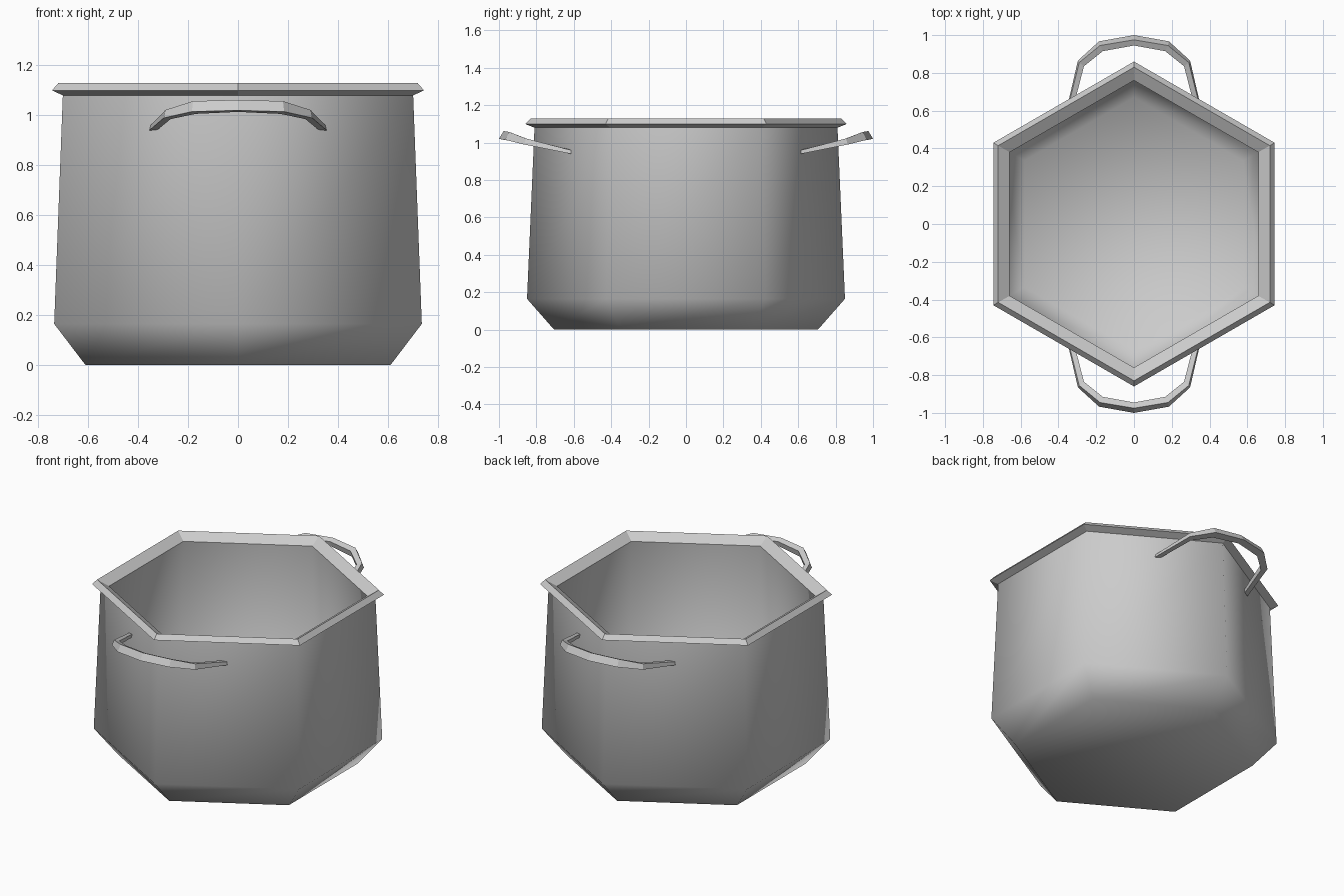
import bpy, bmesh
from math import sin, cos, pi

if "Cube" in bpy.data.objects:
    bpy.data.objects.remove(bpy.data.objects["Cube"])


def finish(name, bm):
    bmesh.ops.recalc_face_normals(bm, faces=bm.faces)
    mesh = bpy.data.meshes.new(name)
    bm.to_mesh(mesh)
    bm.free()
    obj = bpy.data.objects.new(name, mesh)
    bpy.context.collection.objects.link(obj)
    return obj


# Pot: hexagonal rings (corner radius, height) from outer base over the rim to inner floor
profile = [(0.705, 0), (0.85, 0.165), (0.81, 1.08), (0.86, 1.10), (0.83, 1.13),
           (0.76, 1.09), (0.80, 0.18), (0.67, 0.04)]
RIM = (2, 3, 4)  # flat shaded bands
bm = bmesh.new()
rings = [[bm.verts.new((r * cos(pi / 2 + i * pi / 3), r * sin(pi / 2 + i * pi / 3), z))
          for i in range(6)] for r, z in profile]
for k in range(len(rings) - 1):
    for i in range(6):
        j = (i + 1) % 6
        f = bm.faces.new((rings[k][i], rings[k][j], rings[k + 1][j], rings[k + 1][i]))
        f.smooth = k not in RIM
bm.faces.new(rings[0]).smooth = True
bm.faces.new(rings[-1]).smooth = True
for k in (2, 5):
    for i in range(6):
        bm.edges.get((rings[k][i], rings[k][(i + 1) % 6])).smooth = False
finish("pot_body", bm)

# Handle half sections: outer bottom, outer top, inner top, inner bottom
half = [
    [(0.355, 0.615, 0.94), (0.35, 0.615, 0.96), (0.322, 0.615, 0.962), (0.325, 0.615, 0.94)],
    [(0.297, 0.865, 0.99), (0.29, 0.855, 1.022), (0.265, 0.835, 1.015), (0.27, 0.838, 0.985)],
    [(0.185, 0.967, 1.015), (0.18, 0.945, 1.057), (0.165, 0.915, 1.043), (0.17, 0.922, 1.006)],
    [(0, 1.0, 1.02), (0, 0.975, 1.062), (0, 0.945, 1.048), (0, 0.955, 1.014)],
]
sections = half + [[(-x, y, z) for x, y, z in s] for s in half[-2::-1]]


def handle(name, side):
    bm = bmesh.new()
    loops = [[bm.verts.new((x, side * y, z)) for x, y, z in s] for s in sections]
    for a, b in zip(loops, loops[1:]):
        for i in range(4):
            j = (i + 1) % 4
            bm.faces.new((a[i], a[j], b[j], b[i]))
    bm.faces.new(loops[0])
    bm.faces.new(loops[-1])
    finish(name, bm)


handle("front_handle", -1)
handle("back_handle", 1)
